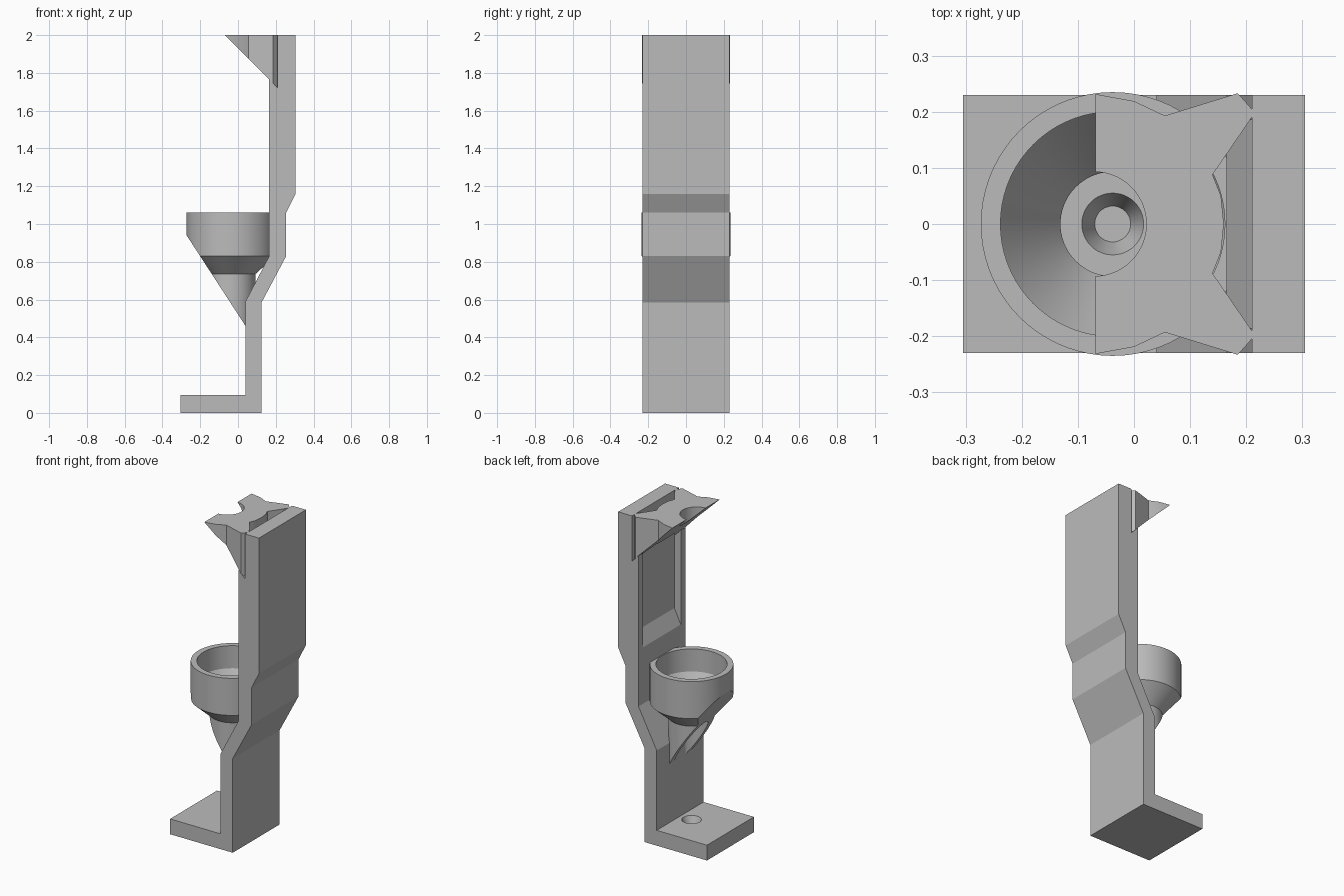
import bpy, bmesh, math
from mathutils import Vector

cube = bpy.data.objects.get("Cube")
if cube:
    bpy.data.objects.remove(cube, do_unlink=True)

grey = bpy.data.materials.new("plain grey")
grey.use_nodes = True
colour = (0.5, 0.5, 0.5, 1)
grey.diffuse_color = colour
grey.node_tree.nodes["Principled BSDF"].inputs["Base Color"].default_value = colour

AXIS_X = -0.038   # shared axis of the cup and the base socket


def finish(bm, name):
    bmesh.ops.recalc_face_normals(bm, faces=bm.faces)
    mesh = bpy.data.meshes.new(name)
    bm.to_mesh(mesh)
    bm.free()
    mesh.materials.append(grey)
    obj = bpy.data.objects.new(name, mesh)
    bpy.context.collection.objects.link(obj)
    return obj


def prism(name, points, half):
    """Extrude an x-z profile across the width."""
    bm = bmesh.new()
    face = bm.faces.new([bm.verts.new((x, -half, z)) for x, z in points])
    new = bmesh.ops.extrude_face_region(bm, geom=[face])["geom"]
    bmesh.ops.translate(bm, vec=(0, 2 * half, 0),
                        verts=[v for v in new if isinstance(v, bmesh.types.BMVert)])
    return finish(bm, name)


def lathe(name, points, steps=72):
    """Turn a closed radius-height profile around the cup axis."""
    bm = bmesh.new()
    rings = []
    for i in range(steps):
        a = math.tau * i / steps
        rings.append([bm.verts.new((AXIS_X + r * math.cos(a), r * math.sin(a), z))
                      for r, z in points])
    n = len(points)
    for i in range(steps):
        a, b = rings[i], rings[(i + 1) % steps]
        for j in range(n):
            k = (j + 1) % n
            bm.faces.new((a[j], b[j], b[k], a[k]))
    return finish(bm, name)


def cut(target, cutter):
    mod = target.modifiers.new("cut", 'BOOLEAN')
    mod.operation = 'DIFFERENCE'
    mod.solver = 'EXACT'
    mod.object = cutter
    bpy.context.view_layer.objects.active = target
    bpy.ops.object.modifier_apply(modifier=mod.name)
    bpy.data.objects.remove(cutter, do_unlink=True)


# Stand: foot and cranked back in one profile
stand = prism("stand", [
    (-0.305, 0), (0.125, 0), (0.125, 0.585), (0.255, 0.83), (0.255, 1.06),
    (0.305, 1.16), (0.305, 2), (0.165, 2), (0.165, 0.83), (0.04, 0.59),
    (0.04, 0.095), (-0.305, 0.095)], 0.23)

# Shallow pocket in the back, and the full-width seat for the top bracket
cut(stand, prism("pocket_cutter", [
    (0.1, 1.05), (0.165, 1.18), (0.21, 1.27), (0.21, 2.1), (0.1, 2.1)], 0.185))
cut(stand, prism("seat_cutter", [
    (0.1, 1.83), (0.21, 1.72), (0.21, 2.1), (0.1, 2.1)], 0.3))

# Blind tapered socket in the foot
bm = bmesh.new()
bmesh.ops.create_cone(bm, cap_ends=True, segments=48, radius1=0.032,
                      radius2=0.063, depth=0.08)
bmesh.ops.translate(bm, verts=bm.verts, vec=(AXIS_X, 0, 0.0755))
cut(stand, finish(bm, "socket_cutter"))

# Cup with funnel floor and spout, sliced by a slanting plane below
cup = lathe("cup", [
    (0.235, 1.06), (0.235, 0.83), (0.13, 0.735), (0.13, 0.42),
    (0.093, 0.42), (0.093, 0.755), (0.2, 0.92), (0.2, 1.06)])
cut(cup, prism("slope_cutter", [
    (-0.402, 1.14), (0.118, 0.34), (-0.402, 0.34)], 0.4))
# Remove what would poke through the back of the cranked stand
cut(cup, prism("back_cutter", [
    (0.06, 0.3), (0.06, 0.54), (0.21, 0.83), (0.21, 1.1), (0.4, 1.1), (0.4, 0.3)], 0.4))

# Top bracket: mirrored outline with a round notch in front
half = [(-0.071 + 0.093 * math.sin(a), 0.093 * math.cos(a))
        for a in [math.pi / 2 * (1 - i / 14) for i in range(15)]]
half += [(-0.071, 0.232), (0, 0.219), (0.055, 0.193), (0.185, 0.233),
         (0.21, 0.205), (0.21, 0.19), (0.14, 0.088), (0.155, 0.05), (0.16, 0)]
outline = half + [(x, -y) for x, y in reversed(half[1:-1])]
bm = bmesh.new()
face = bm.faces.new([bm.verts.new((x, y, 2)) for x, y in outline])
new = bmesh.ops.extrude_face_region(bm, geom=[face])["geom"]
bmesh.ops.translate(bm, vec=(0, 0, -0.4),
                    verts=[v for v in new if isinstance(v, bmesh.types.BMVert)])
bracket = finish(bm, "top_bracket")
cut(bracket, prism("underside_cutter", [
    (-0.2, 2.131), (0.3, 1.631), (0.3, 1.4), (-0.2, 1.4)], 0.4))

# Smooth the round parts and keep the edges sharp
bpy.ops.object.select_all(action='DESELECT')
for obj in (stand, cup, bracket):
    obj.select_set(True)
bpy.context.view_layer.objects.active = cup
bpy.ops.object.shade_smooth_by_angle(angle=math.radians(25))
